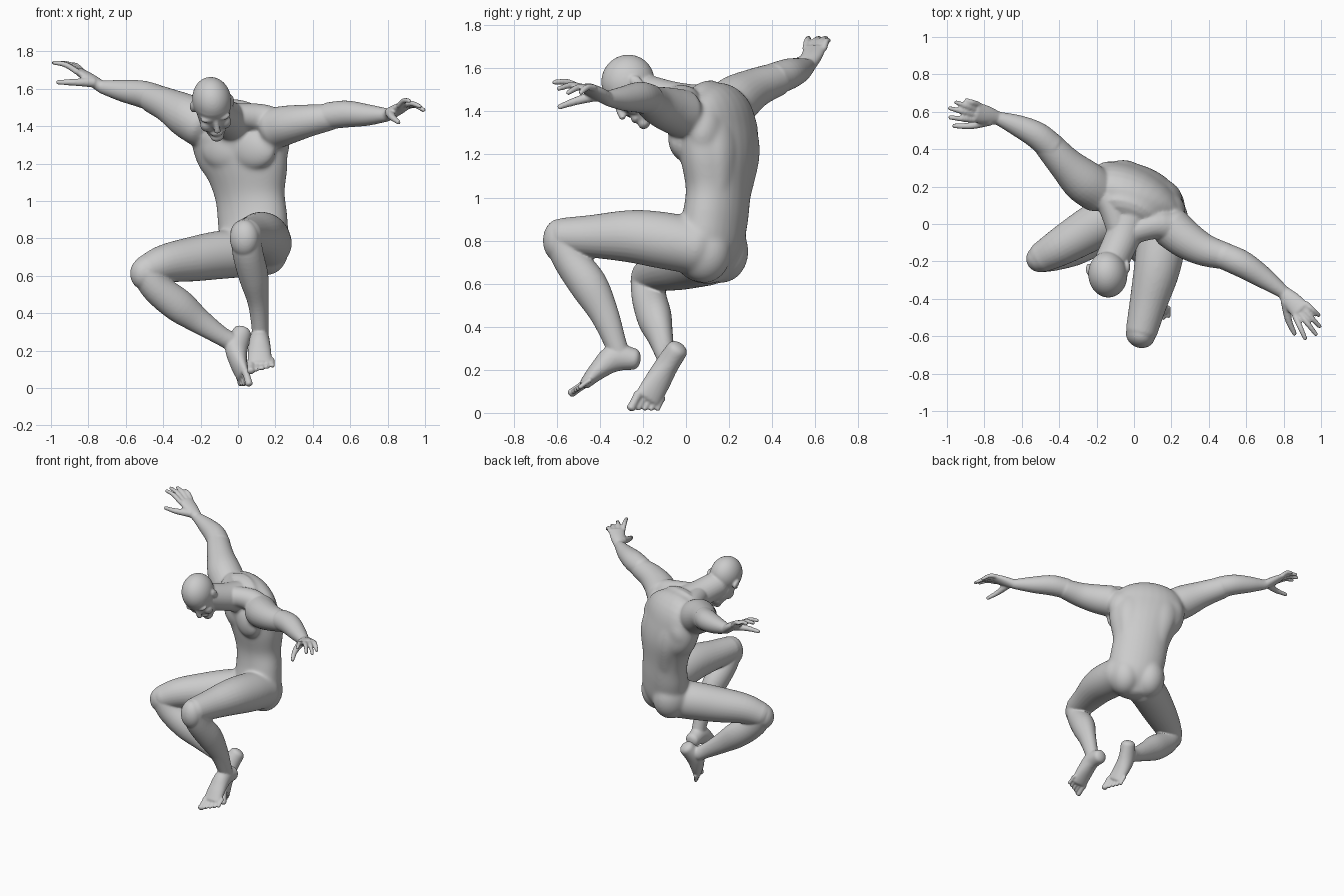
import bpy, bmesh, math
from mathutils import Vector, Matrix

old = bpy.data.objects.get("Cube")
if old:
    bpy.data.objects.remove(old)

bm = bmesh.new()
SIDES = 28
ACROSS = Vector((0.88, -0.47, 0))      # the twisted torso's left direction
UP = Vector((0, 0, 1))


def spline(a, b, c, d, t):
    return 0.5 * (2 * b + (c - a) * t + (2 * a - 5 * b + 4 * c - d) * t * t
                  + (3 * b - a - 3 * c + d) * t ** 3)


def tube(points, wide=ACROSS, steps=5, cap=0.6):
    """Rounded tube through (x, y, z, half width[, half depth]) points."""
    pts = [Vector(tuple(p) + (p[3],) * (5 - len(p))) for p in points]
    pts = [2 * pts[0] - pts[1]] + pts + [2 * pts[-1] - pts[-2]]
    path = [spline(*pts[i:i + 4], s / steps)
            for i in range(len(pts) - 3) for s in range(steps)] + [pts[-2]]
    pos = [Vector(p[:3]) for p in path]
    size = [(p[3], p[4]) for p in path]
    tan = [(pos[min(i + 1, len(pos) - 1)] - pos[max(i - 1, 0)]).normalized()
           for i in range(len(pos))]
    rings = [(p, t, s, 1) for p, t, s in zip(pos, tan, size)]
    angles = [math.radians(a) for a in (25, 50, 70, 84)]
    for a in angles:
        for end, sign in ((0, -1), (-1, 1)):
            reach = sign * cap * min(size[end]) * math.sin(a)
            ring = (pos[end] + tan[end] * reach, tan[end], size[end], math.cos(a))
            rings.insert(0, ring) if sign < 0 else rings.append(ring)
    loops = []
    for p, t, (a, b), k in rings:
        u = (wide - t * wide.dot(t)).normalized()
        v = t.cross(u)
        loops.append([bm.verts.new(p + k * (u * a * math.cos(q) + v * b * math.sin(q)))
                      for q in (math.tau * j / SIDES for j in range(SIDES))])
    for lo, hi in zip(loops, loops[1:]):
        for j in range(SIDES):
            n = (j + 1) % SIDES
            bm.faces.new((lo[j], lo[n], hi[n], hi[j]))
    bm.faces.new(loops[0][::-1])
    bm.faces.new(loops[-1])


def blob(center, radii, x=ACROSS, z=UP):
    """Ellipsoid with its own x and z directions."""
    x = x.normalized()
    z = (z - x * z.dot(x)).normalized()
    rot = Matrix((x, z.cross(x), z)).transposed().to_4x4()
    bmesh.ops.create_icosphere(
        bm, subdivisions=4, radius=1,
        matrix=Matrix.Translation(center) @ rot @ Matrix.Diagonal((*radii, 1)))


def hand(wrist, knuckles, to_index, tips, thumb):
    wrist, knuckles, thumb = Vector(wrist), Vector(knuckles), Vector(thumb)
    to_index = Vector(to_index).normalized()
    tube([(*wrist, .036, .032), (*wrist.lerp(knuckles, .5), .05, .03),
          (*knuckles, .055, .022)], to_index)
    for i, tip in enumerate(tips):          # little finger to index finger
        base = knuckles + to_index * (i - 1.5) * .029
        tip = Vector(tip)
        mid = base.lerp(tip, .5) + UP * .014
        tube([(*base, .0165), (*mid, .015), (*tip, .0115)], to_index)
    base = wrist.lerp(knuckles, .3) + to_index * .025
    mid = base.lerp(thumb, .5) + to_index * .014
    tube([(*base, .027), (*mid, .019), (*thumb, .0125)], UP)


def foot(path, across, toe_dir):
    """Foot from heel to ball; across points to the big toe."""
    tube(path, across)
    ball = Vector(path[-1][:3])
    for i in range(5):                      # big toe first
        r = .021 if i == 0 else .0125
        base = ball + across * (.05 - (.028 * i + .005 * (i > 0))) - toe_dir * .008 * i
        tip = base + toe_dir * (.078 - .004 * i)
        tube([(*base, r), (*base.lerp(tip, .5), r * .9), (*tip, r)], across)


# Torso
tube([(.075, .07, .67, .14, .11), (.085, .105, .78, .188, .145),
      (.078, .135, .9, .198, .138), (.064, .15, 1.03, .2, .135),
      (.045, .15, 1.18, .242, .152), (.01, .145, 1.3, .275, .152),
      (-.005, .125, 1.4, .26, .142), (-.02, .07, 1.46, .165, .1)])
for side in (-1, 1):
    out = ACROSS * side
    # Chest muscle, back muscle beside the spine, shoulder blade, buttock
    blob(Vector((.005, .04, 1.275)) + out * .085, (.135, .062, .11))
    spine = [(.085, .14, .8, .07), (.085, .18, .95, .085), (.08, .205, 1.08, .095),
             (.065, .212, 1.22, .11), (.035, .185, 1.34, .11), (0, .12, 1.41, .1)]
    tube([(*(Vector(p[:3]) + out * (p[3] - .008)), p[3], p[3] * .62 + .005)
          for p in spine])
    blob(Vector((.03, .17, 1.3)) + out * .155, (.115, .085, .13))
    blob(Vector((.08, .125, .75)) + out * .085, (.114, .128, .147))
    # Slope from neck to shoulder
    tube([(-.07, -.06, 1.455, .065), (*(Vector((-.01, .06, 1.445)) + out * .14), .075),
          (*(Vector((-.005, .09, 1.405)) + out * .25), .085)], UP)

# Neck and head
tube([(-.01, .07, 1.41, .11), (-.06, -.07, 1.445, .095), (-.12, -.2, 1.485, .09)])
face = Vector((.17, -.62, -.76)).normalized()
right = Vector((-.98, -.06, -.17)).normalized()
crown = right.cross(face).normalized()
skull = Vector((-.14, -.27, 1.54))


def on_head(side, forward, up):
    return skull + right * side + face * forward + crown * up


blob(on_head(0, 0, 0), (.104, .125, .122), right, crown)
tube([(*on_head(0, .03, .01), .095, .095), (*on_head(0, .04, -.07), .088, .09),
      (*on_head(0, .055, -.13), .076, .074), (*on_head(0, .074, -.172), .052, .052)],
     right)
blob(on_head(0, .106, -.182), (.038, .03, .028), right, crown)
tube([(*on_head(0, .118, -.03), .014), (*on_head(0, .143, -.075), .016),
      (*on_head(0, .148, -.09), .021, .015)], right)
blob(on_head(0, .114, -.138), (.036, .022, .022), right, crown)
for side in (-1, 1):
    blob(on_head(side * .038, .1, -.024), (.042, .028, .018), right, crown)
    blob(on_head(side * .048, .09, -.09), (.036, .034, .042), right, crown)
    blob(on_head(side * .106, -.005, -.04), (.014, .025, .036), right, crown)

# Left arm and hand
tube([(.2, -.02, 1.39, .112), (.28, -.085, 1.41, .102), (.38, -.14, 1.43, .086),
      (.5, -.175, 1.45, .07)], UP)
tube([(.48, -.17, 1.455, .072), (.58, -.215, 1.465, .072), (.69, -.285, 1.46, .058),
      (.8, -.365, 1.46, .035)], UP)
hand((.8, -.365, 1.46), (.89, -.46, 1.51), (-.65, -.75, 0),
     [(.99, -.49, 1.485), (.995, -.55, 1.485), (.975, -.592, 1.505), (.917, -.615, 1.535)],
     (.86, -.59, 1.42))

# Right arm and hand
tube([(-.19, .175, 1.4, .118), (-.275, .235, 1.455, .116), (-.37, .325, 1.51, .092),
      (-.46, .425, 1.55, .078)], UP)
tube([(-.44, .41, 1.55, .075), (-.52, .475, 1.573, .072), (-.62, .525, 1.59, .058),
      (-.73, .567, 1.61, .035)], UP)
hand((-.73, .567, 1.61), (-.845, .597, 1.69), (-.3, -.95, 0),
     [(-.9, .663, 1.73), (-.955, .652, 1.74), (-.988, .62, 1.74), (-.988, .57, 1.74)],
     (-.965, .525, 1.635))

# Left leg
side = Vector((1, -.15, 0))
tube([(.16, .06, .77, .13), (.145, -.1, .8, .132), (.12, -.25, .82, .123),
      (.075, -.43, .82, .1), (.04, -.575, .82, .085)], side)
tube([(.04, -.58, .81, .08), (.055, -.535, .71, .082), (.085, -.45, .59, .078, .088),
      (.108, -.38, .46, .056, .068), (.118, -.33, .33, .046, .052),
      (.118, -.31, .27, .045, .05)], side)
blob((.035, -.59, .8), (.08, .072, .1))
foot([(.115, -.24, .25, .05, .05), (.115, -.33, .255, .054, .064),
      (.115, -.405, .2, .062, .045), (.117, -.47, .135, .066, .026)],
     Vector((-1, 0, 0)), Vector((.02, -.82, -.57)))

# Right leg
tube([(0, .1, .72, .13), (-.11, .045, .71, .129), (-.24, -.03, .69, .12),
      (-.39, -.12, .665, .102), (-.495, -.18, .625, .082)], UP)
side = Vector((.45, -.8, 0))
tube([(-.495, -.18, .62, .078), (-.43, -.17, .53, .08, .084),
      (-.315, -.145, .44, .077, .09), (-.21, -.12, .36, .058, .07),
      (-.1, -.1, .285, .046, .052), (-.04, -.085, .25, .046, .05)], side)
blob((-.505, -.187, .612), (.072, .07, .085))
foot([(.022, -.04, .295, .05, .052), (-.008, -.09, .22, .054, .062),
      (.002, -.135, .14, .062, .045), (.025, -.178, .068, .064, .026)],
     Vector((.3, -.86, .4)).normalized(), Vector((.25, -.45, -.86)).normalized())

# Fuse everything into one skin
bmesh.ops.recalc_face_normals(bm, faces=bm.faces)
mesh = bpy.data.meshes.new("body")
bm.to_mesh(mesh)
bm.free()
body = bpy.data.objects.new("body", mesh)
bpy.context.collection.objects.link(body)
bpy.context.view_layer.objects.active = body
body.select_set(True)
remesh = body.modifiers.new("fuse", 'REMESH')
remesh.mode = 'VOXEL'
remesh.voxel_size = .0065
bpy.ops.object.modifier_apply(modifier="fuse")

# Soften the trunk strongly, and the hands, feet and face only lightly
trunk = body.vertex_groups.new(name="trunk")
for v in body.data.vertices:
    weight = (.56 - (v.co - Vector((.05, .2, 1))).length) / .12
    if weight > 0:
        trunk.add([v.index], min(weight, 1), 'REPLACE')
for name, group, turns in (("soften trunk", "trunk", 50), ("soften all", "", 6)):
    smooth = body.modifiers.new(name, 'SMOOTH')
    smooth.factor = .5
    smooth.iterations = turns
    smooth.vertex_group = group
    bpy.ops.object.modifier_apply(modifier=name)

grey = bpy.data.materials.new("plain grey")
grey.use_nodes = True
colour = (.6, .6, .6, 1)
grey.diffuse_color = colour
grey.node_tree.nodes["Principled BSDF"].inputs["Base Color"].default_value = colour
body.data.materials.clear()
body.data.materials.append(grey)
bpy.ops.object.shade_smooth()
